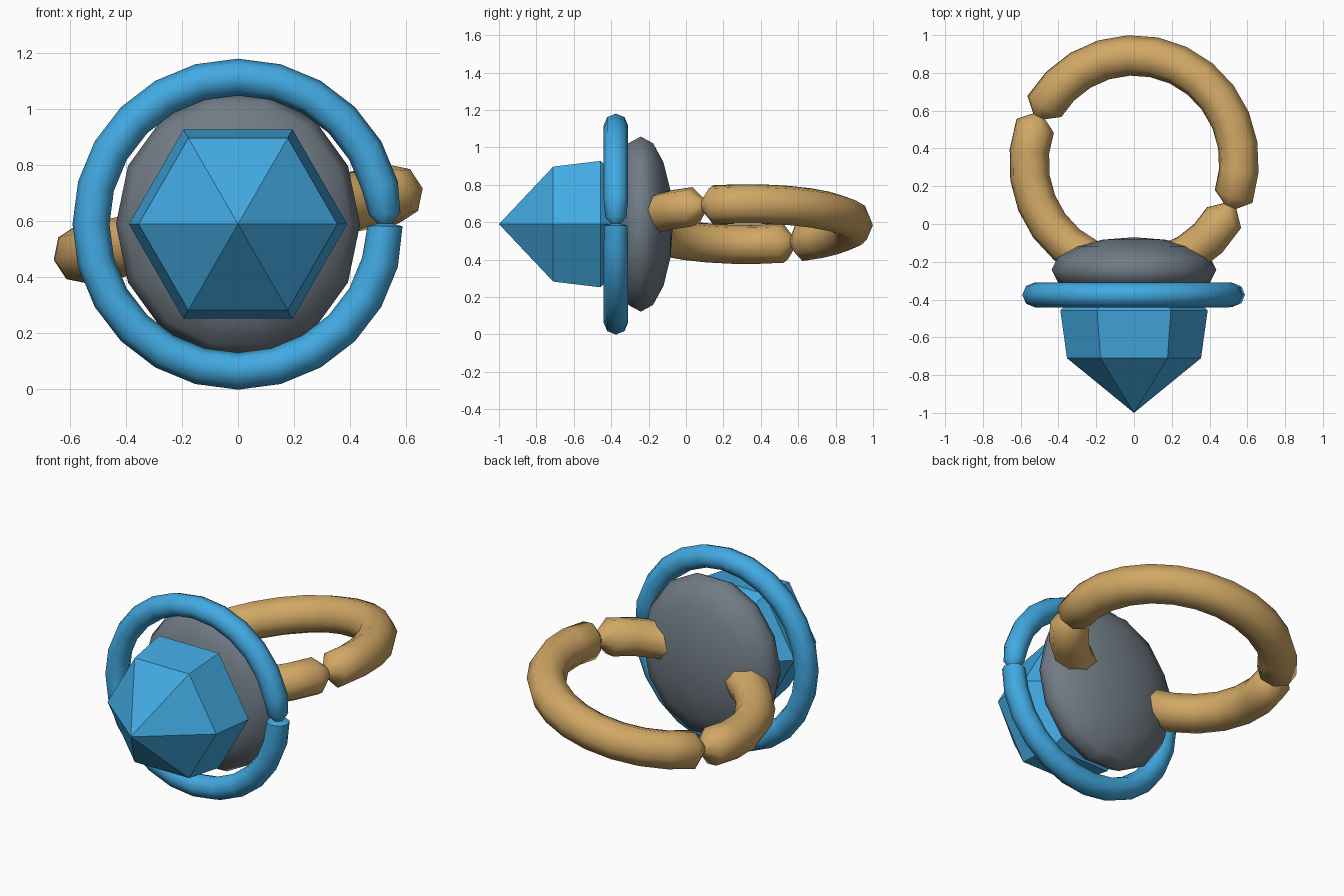
import bpy, bmesh, math
from mathutils import Matrix, Vector

if "Cube" in bpy.data.objects:
    bpy.data.objects.remove(bpy.data.objects["Cube"])


def material(name, rgb):
    m = bpy.data.materials.new(name)
    m.diffuse_color = (*rgb, 1)
    m.use_nodes = True
    m.node_tree.nodes["Principled BSDF"].inputs["Base Color"].default_value = m.diffuse_color
    return m


BLUE = material("sky blue", (0.055, 0.40, 0.76))
GREY = material("slate grey", (0.165, 0.20, 0.235))
GOLD = material("warm gold", (0.64, 0.39, 0.13))
MID = 0.59  # height of the common axis


def finish(name, bm, mat, matrix, smooth_angle=None):
    bm.transform(matrix)
    bmesh.ops.recalc_face_normals(bm, faces=bm.faces)
    me = bpy.data.meshes.new(name)
    bm.to_mesh(me)
    bm.free()
    me.materials.append(mat)
    ob = bpy.data.objects.new(name, me)
    bpy.context.collection.objects.link(ob)
    if smooth_angle:
        bpy.ops.object.select_all(action='DESELECT')
        ob.select_set(True)
        bpy.context.view_layer.objects.active = ob
        bpy.ops.object.shade_smooth_by_angle(angle=math.radians(smooth_angle))
    return ob


def loft(bm, loops, closed=False):
    pairs = list(zip(loops, loops[1:]))
    if closed:
        pairs.append((loops[-1], loops[0]))
    for a, b in pairs:
        n = len(a)
        for i in range(n):
            j = (i + 1) % n
            bm.faces.new((a[i], a[j], b[j], b[i]))


def pinched_torus(name, mat, matrix, major, minor, sections, sides=8):
    """Torus from (angle in degrees, tube scale) sections."""
    bm = bmesh.new()
    loops = []
    for deg, scale in sections:
        a = math.radians(deg)
        loop = []
        for k in range(sides):
            t = 2 * math.pi * k / sides
            r = major + minor * scale * math.cos(t)
            loop.append(bm.verts.new((r * math.cos(a), r * math.sin(a),
                                      minor * scale * math.sin(t))))
        loops.append(loop)
    loft(bm, loops, closed=True)
    return finish(name, bm, mat, matrix, 60)


def arc(start, end, steps):
    return [(start + (end - start) * i / steps, 1) for i in range(steps + 1)]


# Finger loop: tilted, with two opposite pinches
pinched_torus(
    "finger_loop", GOLD,
    Matrix.Translation((0, 0.326, MID)) @ Matrix.Rotation(math.radians(-11), 4, 'Y'),
    0.567, 0.107,
    arc(-18.5, 148.5, 12) + [(154.5, 0.33)] + arc(160, 329, 12) + [(336, 0.35)])

# Guard ring around the gem, with one narrow crease
pinched_torus(
    "guard_ring", BLUE,
    Matrix.Translation((0, -0.375, MID)) @ Matrix.Rotation(math.radians(90), 4, 'X'),
    0.525, 0.066,
    [(0.3, 0.4), (4, 0.85)] + arc(15, 345, 22) + [(359.2, 0.95)])

# Flattened round mount
bm = bmesh.new()
bmesh.ops.create_uvsphere(bm, u_segments=14, v_segments=8, radius=1)
bm.transform(Matrix.Rotation(math.radians(90), 4, 'Z'))
finish("mount", bm, GREY,
       Matrix.Translation((0, -0.242, MID)) @ Matrix.Diagonal((0.436, 0.172, 0.48, 1))
       @ Matrix.Rotation(math.radians(90), 4, 'X'), 85)

# Six-sided faceted gem: back taper, girdle, crown and point
bm = bmesh.new()
loops = []
for y, r in ((-0.30, 0.22), (-0.457, 0.39), (-0.71, 0.355)):
    loops.append([bm.verts.new((r * math.cos(k * math.pi / 3), y,
                                r * math.sin(k * math.pi / 3))) for k in range(6)])
loft(bm, loops)
bm.faces.new(loops[0])
tip = bm.verts.new((0, -1.0, 0))
for k in range(6):
    bm.faces.new((loops[-1][k], loops[-1][(k + 1) % 6], tip))
finish("gem", bm, BLUE, Matrix.Translation((0, 0, MID)))
